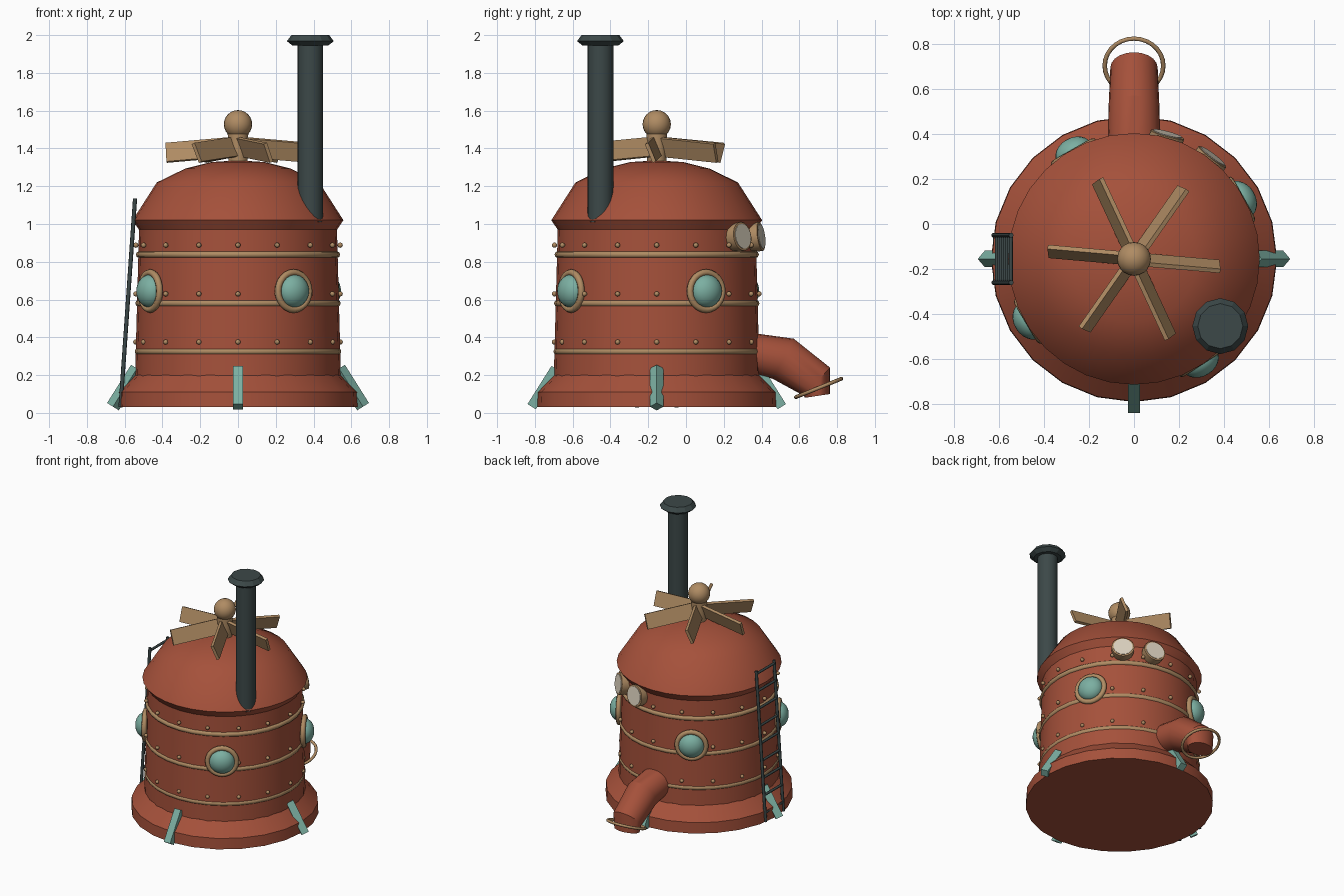
import bpy, bmesh, math
from mathutils import Vector, Matrix

if "Cube" in bpy.data.objects:
    bpy.data.objects.remove(bpy.data.objects["Cube"])

CY = -0.155  # axis of the round hull


def mat(name, r, g, b):
    m = bpy.data.materials.new(name)
    m.diffuse_color = (r, g, b, 1)
    m.use_nodes = True
    m.node_tree.nodes["Principled BSDF"].inputs["Base Color"].default_value = m.diffuse_color
    return m


RED = mat("rust_red", 0.376, 0.082, 0.043)
BRASS = mat("brass_tan", 0.43, 0.26, 0.125)
IRON = mat("dark_iron", 0.045, 0.065, 0.065)
TEAL = mat("teal", 0.2, 0.43, 0.36)
CREAM = mat("cream", 0.70, 0.63, 0.51)


def finish(name, bm, m, smooth=35):
    bmesh.ops.recalc_face_normals(bm, faces=bm.faces)
    me = bpy.data.meshes.new(name)
    bm.to_mesh(me)
    bm.free()
    o = bpy.data.objects.new(name, me)
    bpy.context.collection.objects.link(o)
    me.materials.append(m)
    if smooth:
        bpy.ops.object.select_all(action='DESELECT')
        o.select_set(True)
        bpy.context.view_layer.objects.active = o
        bpy.ops.object.shade_smooth_by_angle(angle=math.radians(smooth))
    return o


def loft(bm, rings, closed=False):
    vs = [[bm.verts.new(p) for p in r] for r in rings]
    n = len(vs[0])
    k = len(vs)
    for i in range(k if closed else k - 1):
        a, b = vs[i], vs[(i + 1) % k]
        for j in range(n):
            bm.faces.new((a[j], a[(j + 1) % n], b[(j + 1) % n], b[j]))
    if not closed:
        bm.faces.new(vs[0])
        bm.faces.new(vs[-1])


def circle(r, z, n, M=Matrix()):
    return [M @ Vector((r * math.cos(t), r * math.sin(t), z))
            for t in (2 * math.pi * j / n for j in range(n))]


def lathe(name, prof, m, M, n=24, closed=False, smooth=35):
    bm = bmesh.new()
    loft(bm, [circle(r, z, n, M) for r, z in prof], closed)
    return finish(name, bm, m, smooth)


def torus(name, R, r, m, M, n=32, k=8):
    prof = [(R + r * math.cos(2 * math.pi * i / k), r * math.sin(2 * math.pi * i / k)) for i in range(k)]
    return lathe(name, prof, m, M, n, True, 60)


def ball(name, M, m, u=20, v=12):
    bm = bmesh.new()
    bmesh.ops.create_uvsphere(bm, u_segments=u, v_segments=v, radius=1, matrix=M)
    return finish(name, bm, m, 60)


def box(name, size, M, m):
    bm = bmesh.new()
    bmesh.ops.create_cube(bm, size=1, matrix=M @ Matrix.Diagonal((*size, 1)))
    return finish(name, bm, m, 0)


def rod(name, a, b, r, m, n=8):
    a, b = Vector(a), Vector(b)
    M = Matrix.Translation(a) @ (b - a).to_track_quat('Z', 'Y').to_matrix().to_4x4()
    return lathe(name, [(r, 0), (r, (b - a).length)], m, M, n, smooth=50)


def rot(deg, axis):
    return Matrix.Rotation(math.radians(deg), 4, axis)


AX = Matrix.Translation((0, CY, 0))


def outward(deg, r, z, tilt=0):
    """Frame on the hull with local z pointing outward."""
    return AX @ rot(deg, 'Z') @ Matrix.Translation((r, 0, z)) @ rot(90 - tilt, 'Y')


# hull: base skirt, wall and domed roof
lathe("base_skirt", [(0.635, 0.03), (0.632, 0.11), (0.545, 0.20), (0.50, 0.20)], RED, AX, 24, smooth=25)
lathe("hull_wall", [(0.545, 0.19), (0.524, 0.97), (0.45, 0.98)], RED, AX, 32)
lathe("dome_roof", [(0.50, 0.97), (0.524, 0.97), (0.558, 1.02), (0.43, 1.22), (0.28, 1.293),
                    (0.14, 1.328), (0.03, 1.335)], RED, AX, 32, smooth=32)

# brass bands with rivets above them
for i, z in enumerate((0.325, 0.58, 0.838)):
    torus(f"band_{i}", 0.529 - 0.003 * i, 0.018, BRASS, AX @ Matrix.Translation((0, 0, z)), 32)
    for k in range(16):
        ball(f"rivet_{i}_{k}", outward(k * 22.5, 0.541, z + 0.05) @ Matrix.Scale(0.014, 4), BRASS, 8, 6)

# portholes
for i, a in enumerate((29, 119.5, 210.5, 303)):
    F = outward(a, 0.54, 0.645)
    ball(f"porthole_glass_{i}", F @ Matrix.Diagonal((0.088, 0.088, 0.068, 1)), TEAL)
    torus(f"porthole_ring_{i}", 0.098, 0.018, BRASS, F, 24)

# two round lamps under the roof edge
for i, a in enumerate((52.5, 75)):
    F = outward(a, 0.54, 0.93, 8)
    lathe(f"lamp_rim_{i}", [(0.07, -0.04), (0.077, 0.0), (0.077, 0.032), (0.066, 0.034)], BRASS, F, 20)
    lathe(f"lamp_lens_{i}", [(0.066, 0.03), (0.066, 0.037)], CREAM, F, 20)

# feet: slanted square beams, the side ones turned on edge
for i, a in enumerate((0, 90, 180, 270)):
    lo, hi = Vector((0.662, 0, 0.033)), Vector((0.535, 0, 0.235))
    M = AX @ rot(a, 'Z') @ Matrix.Translation((lo + hi) / 2) @ (hi - lo).to_track_quat('Z', 'Y').to_matrix().to_4x4()
    box(f"foot_{i}", (0.052, 0.052, (hi - lo).length), M @ rot(45 if i % 2 == 0 else 0, 'Z'), TEAL)

# fan: post, ball and six pitched blades
lathe("fan_post", [(0.05, 1.31), (0.055, 1.5)], BRASS, AX, 16)
ball("fan_ball", AX @ Matrix.Translation((0, 0, 1.528)) @ Matrix.Scale(0.075, 4), BRASS)
for k in range(6):
    M = AX @ rot(-5 + 60 * k, 'Z') @ Matrix.Translation((0.21, 0, 1.392)) @ rot(5, 'Y') @ rot(22, 'X')
    box(f"fan_blade_{k}", (0.345, 0.02, 0.107), M, BRASS)

# chimney with flared cap
CH = Matrix.Translation((0.383, -0.453, 0))
lathe("chimney_pipe", [(0.068, 1.01), (0.068, 1.96)], IRON, CH, 20)
lathe("chimney_cap", [(0.095, 1.945), (0.124, 1.968), (0.1, 2.0)], IRON, CH, 12, smooth=0)

# rear spout lofted between top and bottom points (y, z), with half width
bm = bmesh.new()
rings = []
for ty, tz, by, bz, w in ((0.30, 0.43, 0.30, 0.22, 0.118), (0.57, 0.393, 0.46, 0.18, 0.113),
                          (0.762, 0.24, 0.625, 0.09, 0.105), (0.762, 0.10, 0.63, 0.08, 0.095)):
    c = Vector((0, (ty + by) / 2, (tz + bz) / 2))
    h = Vector((0, (ty - by) / 2, (tz - bz) / 2))
    rings.append([c + h * math.cos(t) + Vector((w * math.sin(t), 0, 0))
                  for t in (2 * math.pi * j / 20 for j in range(20))])
loft(bm, rings)
finish("rear_spout", bm, RED, 30)
torus("spout_ring", 0.13, 0.01, BRASS, Matrix.Translation((0, 0.702, 0.132)) @ rot(22, 'X'), 28)

# ladder on the left side
bot, top = Vector((-0.622, CY, 0.03)), Vector((-0.545, CY, 1.135))
for s in (-1, 1):
    off = Vector((0, 0.105 * s, 0))
    rod(f"ladder_rail_{s}", bot + off, top + off, 0.011, IRON)
for k in range(9):
    p = bot.lerp(top, 0.06 + 0.115 * k)
    rod(f"ladder_rung_{k}", p - Vector((0, 0.11, 0)), p + Vector((0, 0.11, 0)), 0.009, IRON)
